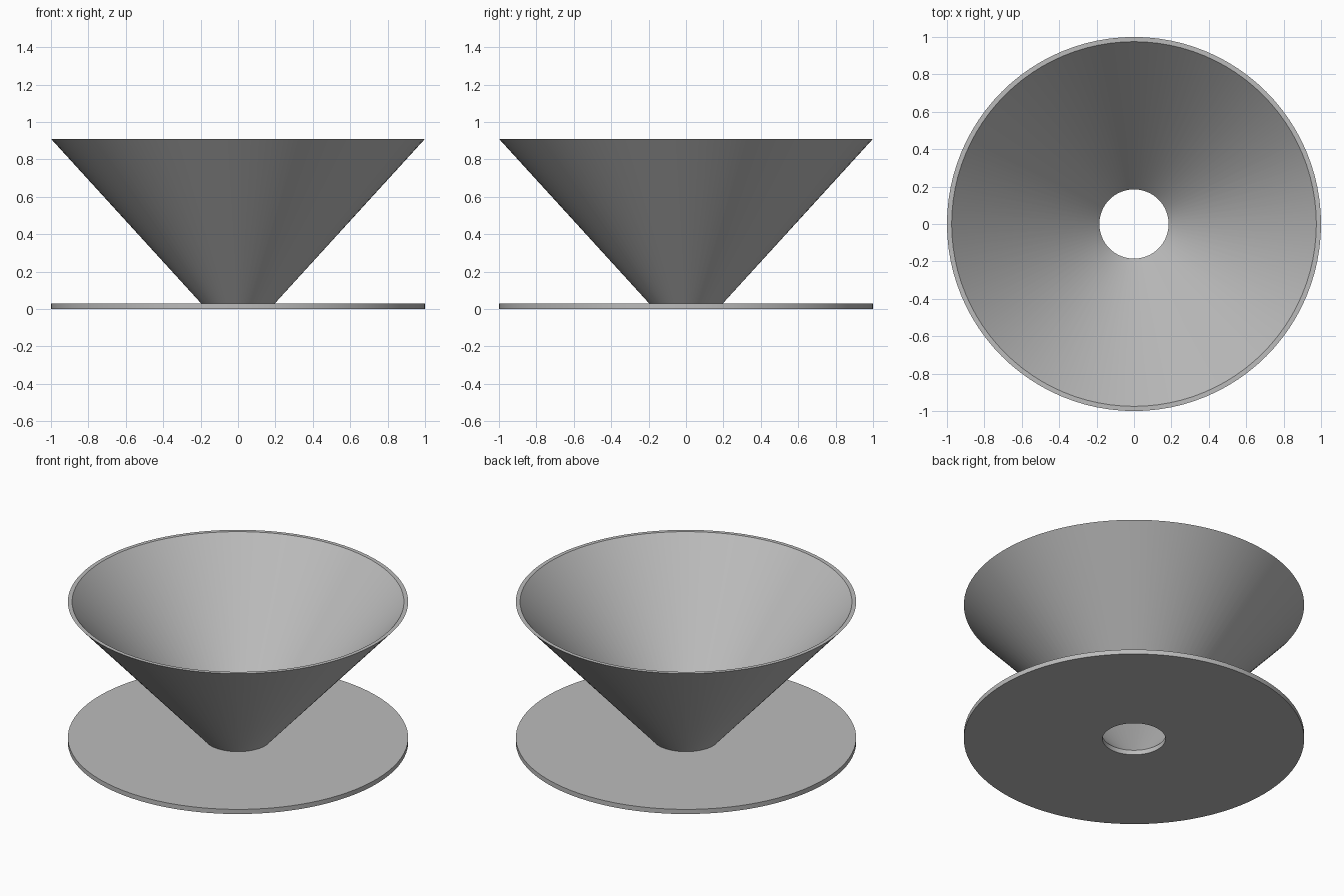
import bpy, bmesh, math

cube = bpy.data.objects.get("Cube")
if cube:
    bpy.data.objects.remove(cube, do_unlink=True)

SEGMENTS = 96
BASE_TOP = 0.03
HEIGHT = 0.91
HOLE = 0.185

grey = bpy.data.materials.new("plain grey")
grey.use_nodes = True
colour = (0.5, 0.5, 0.5, 1)
grey.diffuse_color = colour
grey.node_tree.nodes["Principled BSDF"].inputs["Base Color"].default_value = colour


def lathe(name, profile):
    """Spin a closed (radius, height) profile around z."""
    bm = bmesh.new()
    verts = [bm.verts.new((r, 0, z)) for r, z in profile]
    edges = [bm.edges.new((verts[i - 1], verts[i])) for i in range(len(verts))]
    bmesh.ops.spin(bm, geom=verts + edges, cent=(0, 0, 0), axis=(0, 0, 1),
                   angle=math.tau, steps=SEGMENTS, use_merge=True)
    bmesh.ops.remove_doubles(bm, verts=bm.verts, dist=1e-5)
    bmesh.ops.recalc_face_normals(bm, faces=bm.faces)
    mesh = bpy.data.meshes.new(name)
    bm.to_mesh(mesh)
    bm.free()
    mesh.materials.append(grey)
    obj = bpy.data.objects.new(name, mesh)
    bpy.context.collection.objects.link(obj)
    bpy.ops.object.select_all(action='DESELECT')
    obj.select_set(True)
    bpy.context.view_layer.objects.active = obj
    bpy.ops.object.shade_smooth_by_angle(angle=math.radians(30))
    return obj


# Flat round base with a centre hole
lathe("base_disc", [(HOLE, 0), (1, 0), (1, BASE_TOP), (HOLE, BASE_TOP)])

# Open thin-walled cone standing on the base
lathe("funnel_cone", [(HOLE, BASE_TOP), (0.197, BASE_TOP), (1, HEIGHT), (0.975, HEIGHT)])
